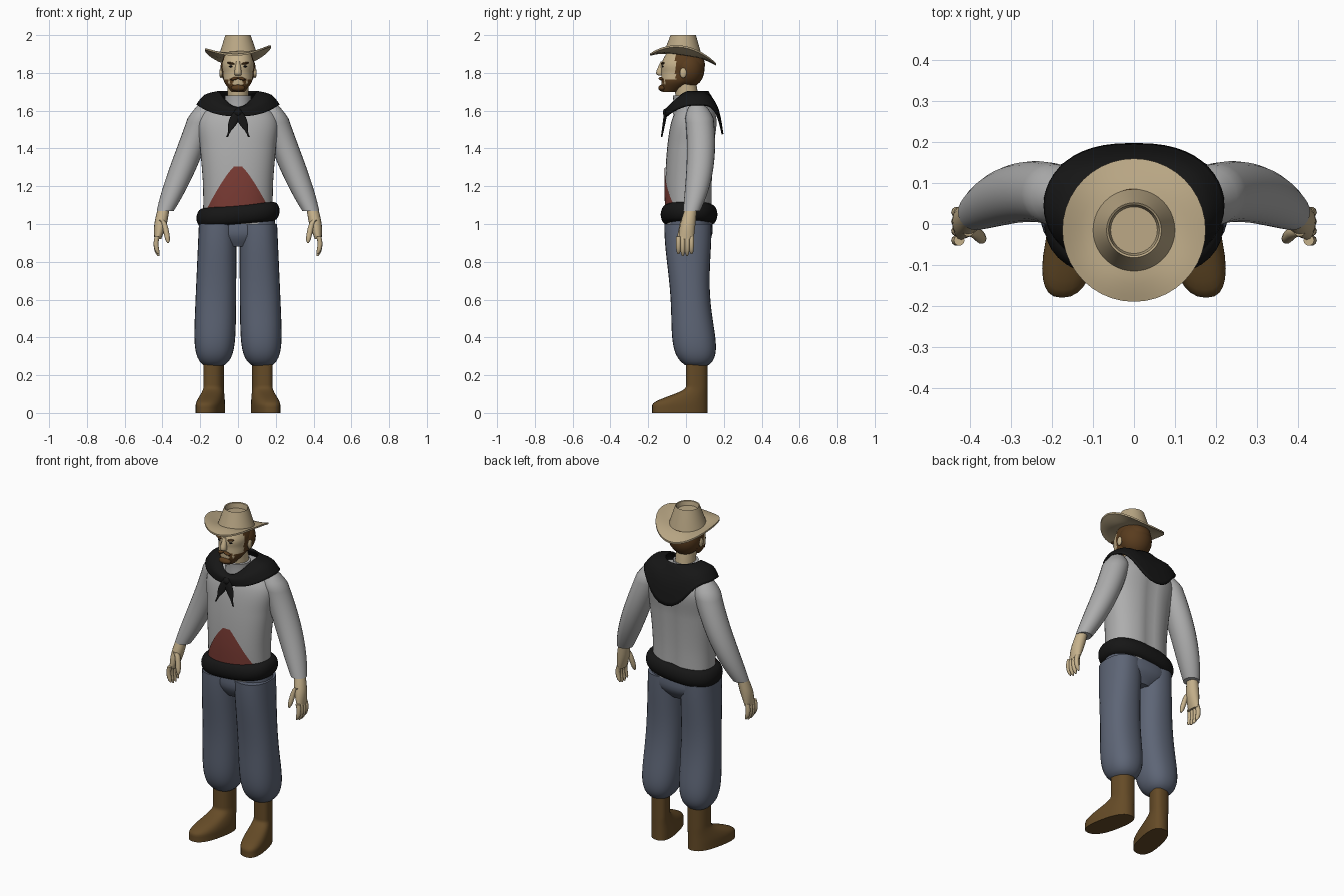
import bpy, bmesh, math
from mathutils import Vector

cube = bpy.data.objects.get("Cube")
if cube:
    bpy.data.objects.remove(cube, do_unlink=True)


def material(name, red, green, blue):
    mat = bpy.data.materials.new(name)
    mat.use_nodes = True
    mat.diffuse_color = (red, green, blue, 1)
    shader = next(node for node in mat.node_tree.nodes if node.type == "BSDF_PRINCIPLED")
    shader.inputs["Base Color"].default_value = mat.diffuse_color
    return mat


SHIRT = material("grey cloth", .42, .42, .42)
RED = material("red cloth", .2, .045, .035)
DENIM = material("blue grey cloth", .11, .13, .18)
BLACK = material("black cloth", .008, .008, .008)
FELT = material("tan felt", .48, .38, .23)
SKIN = material("skin", .56, .44, .26)
LEATHER = material("brown leather", .13, .07, .02)
HAIR = material("brown hair", .1, .045, .013)
SIDES = (("left", 1), ("right", -1))
parts = []


def spline(points, steps):
    """Smooth curve of any dimension through the points."""
    curve, last = [], len(points) - 1
    for i in range(last):
        before, start, end, after = (points[min(max(i + k, 0), last)] for k in (-1, 0, 1, 2))
        for step in range(steps):
            t = step / steps
            curve.append([q + t / 2 * (r - p + t * (2 * p - 5 * q + 4 * r - s + t * (3 * (q - r) + s - p)))
                          for p, q, r, s in zip(before, start, end, after)])
    return curve + [list(points[-1])]


def steps(count):
    return [i / count for i in range(count + 1)]


def skin_rows(name, mat, rows, closed=True):
    """Skin a list of equal point rows; closed rows also get end caps."""
    bm = bmesh.new()
    rings = [[bm.verts.new(point) for point in row] for row in rows]
    count = len(rows[0])
    for lower, upper in zip(rings, rings[1:]):
        for j in range(count if closed else count - 1):
            k = (j + 1) % count
            bm.faces.new((lower[j], lower[k], upper[k], upper[j]))
    if closed:
        bm.faces.new(rings[0])
        bm.faces.new(rings[-1])
    bmesh.ops.recalc_face_normals(bm, faces=bm.faces)
    mesh = bpy.data.meshes.new(name)
    bm.to_mesh(mesh)
    bm.free()
    mesh.materials.append(mat)
    part = bpy.data.objects.new(name, mesh)
    bpy.context.collection.objects.link(part)
    parts.append(part)
    return part


def loft(name, mat, stations, segments=24, power=2, side=1, warp=None):
    """Stack rounded rings given as z, y, x radius, y radius and optional x."""
    rows = []
    for z, y, wide, deep, *x in stations:
        row = []
        for j in range(segments):
            angle = math.tau * j / segments
            c, s = math.cos(angle), math.sin(angle)
            point = Vector((sum(x) + max(wide, .002) * math.copysign(abs(c) ** (2 / power), c),
                            y + max(deep, .002) * math.copysign(abs(s) ** (2 / power), s), z))
            if warp:
                warp(point)
            point.x *= side
            row.append(point)
        rows.append(row)
    return skin_rows(name, mat, rows)


def ball(name, mat, location, size, tilt=0):
    bpy.ops.mesh.primitive_uv_sphere_add(segments=24, ring_count=12, location=location, rotation=(0, tilt, 0))
    part = bpy.context.object
    part.name, part.scale = name, size
    part.data.materials.append(mat)
    parts.append(part)


# Shirt body, with a shallow groove along the spine
def groove_spine(point):
    if point.y > .05 and point.z < 1.6:
        point.y -= .012 * math.exp(-(point.x / .035) ** 2)


POWER = 2.3
TORSO = spline([(1, .02, .185, .12), (1.2, .015, .185, .125), (1.4, .025, .2, .125),
                (1.55, .045, .21, .12), (1.65, .055, .13, .08)], 12)
loft("shirt_body", SHIRT, TORSO, 48, POWER, warp=groove_spine)
loft("shirt_collar", SHIRT, [(1.58, .01, .08, .08), (1.64, .005, .07, .07), (1.68, 0, .07, .07)])

# Red undershirt showing through the open shirt front
rows = []
for z, y, wide, deep in TORSO:
    if 1.06 < z < 1.32:
        half = .17 * ((1.32 - z) / .25) ** .75
        across = [half * (2 * t - 1) for t in steps(24)]
        rows.append([(x, y - 1.04 * deep * (1 - abs(x / wide) ** POWER) ** (1 / POWER), z) for x in across])
skin_rows("undershirt_panel", RED, rows, closed=False)


# Trouser seat and tilted waist sash
def tilt_sash(point):
    point.z += .09 * point.x


loft("trouser_seat", DENIM, spline([(1.06, .02, .19, .11), (.95, .02, .19, .12), (.88, .015, .08, .08)], 5), 32, POWER)
sash = []
for t in steps(12):
    bulge = .03 * math.sqrt(abs(math.sin(math.pi * t)))
    sash.append((1 + .1 * t, .016, .19 + bulge, .12 + bulge))
loft("waist_sash", BLACK, sash, 40, 2.5, warp=tilt_sash)


# Limb shapes, each running from one end (t = 0) to the other (t = 1)
def sleeve(t):
    radius = .075 * min(1, math.sqrt(.3 + 6 * t)) * (1 - .4 * t ** 4)
    return 1.63 - .56 * t, .06 + .1 * t * (1 - t) - .03 * t * t, radius, radius, .17 + .215 * t ** 1.1


def trouser_leg(t):
    gather = math.sqrt(1 - t ** 12)
    deep = .115 + .01 * math.cos(math.tau * t)
    return 1 - .765 * t, .01 + .05 * t * t, (.1 + .014 * t) * gather, deep * gather, .107 + .02 * t


def boot(t):
    z, heel = .27 * t, .115
    rise = min(max(10 * z - .4, 0), 1)
    foot = 1 - rise * rise * (3 - 2 * rise)
    toe = -.18 * foot
    return z, (heel + toe) / 2, .052 + .016 * foot, (heel - toe) / 2, .14


def toe_out(point):
    point.x -= point.y / 5


for tag, side in SIDES:
    loft(tag + "_sleeve", SHIRT, map(sleeve, steps(24)), side=side)
    loft(tag + "_trouser_leg", DENIM, map(trouser_leg, steps(40)), 28, POWER, side)
    loft(tag + "_boot", LEATHER, map(boot, steps(27)), 28, 2.5, side, toe_out)
    loft(tag + "_palm", SKIN, spline([(1.1, .03, .03, .03, .39), (1, .01, .033, .04, .41),
                                      (.92, 0, .018, .04, .425)], 5), 16, side=side)
    for finger in range(4):
        y = .023 * finger - .04
        length = .11 - .01 * abs(finger - 1.5)
        digit = []
        for t in steps(8):
            radius = .013 * math.sqrt(1 - t ** 6 * .9)
            digit.append((.95 - length * t - .015, y, radius, radius, .427 + .04 * t * (1 - t) - .007 * t))
        loft(f"{tag}_finger_{finger}", SKIN, digit, 10, side=side)
    thumb = []
    for t in steps(8):
        radius = .015 * math.sqrt(1 - t ** 6 * .9)
        thumb.append((1.02 - .12 * t, -.015 - .025 * t, radius, radius, .405 - .035 * math.sqrt(t)))
    loft(tag + "_thumb", SKIN, thumb, 10, side=side)

# Neckerchief: half a draped collar, lower at front and back, mirrored
rows = []
for t in steps(24):
    angle = math.pi * (t - .5)
    c, s = max(math.cos(angle), 0), math.sin(angle)
    front, back = max(-s, 0), max(s, 0)
    inner = Vector((.1 * c, .02 + .095 * s, 1.7 - .085 * front ** 2))
    outer = Vector((.217 * c ** .8, .045 + .148 * s, 1.63 - .06 * front ** 2 - .155 * back ** 5))
    crest = (inner + outer) / 2 + Vector((.015 * c, .015 * s, .015))
    rows.append(spline([inner, crest, outer], 4))
scarf = skin_rows("neckerchief", BLACK, rows, closed=False)
scarf.modifiers.new("Mirror", "MIRROR").use_clip = True
cloth = scarf.modifiers.new("Solidify", "SOLIDIFY")
cloth.thickness, cloth.offset = .01, 0
ball("neckerchief_knot", BLACK, (0, -.105, 1.59), (.022, .018, .022))
for tag, side in SIDES:
    tail = []
    for t in steps(8):
        width = .005 + .022 * math.sin(math.pi * min(t + .2, 1))
        tail.append((1.6 - .14 * t, -.105 - .024 * t, width, .01 - .006 * t, .058 * t))
    loft(tag + "_neckerchief_tail", BLACK, tail, 12, side=side)

# Head and neck, with beard and hairline coloured by position
loft("neck", SKIN, [(1.6, .01, .06, .06), (1.68, .005, .055, .06), (1.77, -.01, .055, .06)])
head = loft("head", SKIN, spline([(1.7, -.085, .035, .04), (1.75, -.05, .072, .08), (1.8, -.025, .08, .105),
                                  (1.85, -.015, .085, .115), (1.92, -.015, .065, .08)], 10), 64, 2.2)
head.data.materials.append(HAIR)
for face in head.data.polygons:
    x, y, z = abs(face.center.x), face.center.y, face.center.z
    chin = z < min(1.738, 1.728 + .4 * x)
    jaw = x > .05 and z < 1.765 and y > -.11
    whisker = .027 < x < .043 and z < 1.77
    sideburn = y > -.055 and z > 1.72
    if chin or jaw or whisker or sideburn:
        face.material_index = 1
ball("hair_back", HAIR, (0, .01, 1.82), (.094, .088, .1))
loft("nose", SKIN, spline([(1.785, -.13, .013, .01), (1.8, -.138, .019, .021), (1.86, -.124, .01, .01)], 4), 12)
ball("chin_beard", HAIR, (0, -.125, 1.72), (.038, .022, .018))
for tag, side in SIDES:
    ball(tag + "_eye", BLACK, (.034 * side, -.122, 1.834), (.013, .006, .005))
    ball(tag + "_eyebrow", HAIR, (.036 * side, -.123, 1.85), (.023, .01, .006), -.2 * side)
    ball(tag + "_moustache", HAIR, (.018 * side, -.132, 1.77), (.022, .013, .008), .25 * side)
    ball(tag + "_ear", SKIN, (.09 * side, -.015, 1.8), (.009, .018, .027))

# Hat: turned profile, brim rolled up at the sides and tipped back
brim = [.1 + .075 * t for t in steps(5)]
profile = [(r, 1.89) for r in brim] + [(r, 1.9) for r in reversed(brim)]
profile += [(.1 - .033 * t, 1.9 + .1 * t) for t in steps(4)[1:]] + [(.062, 1.997), (.057, 1.97)]
rows = []
for radius, height in profile:
    row = []
    for j in range(40):
        angle = math.tau * j / 40
        x, y = radius * math.cos(angle), radius * math.sin(angle)
        tip = min(1, 10 * (2 - height)) * (.05 * x - .15 * y)
        roll = max(0, (radius - .1) / .075) ** 1.4 * (.06 * math.cos(angle) ** 2 - .025)
        row.append((x, y - .015, height + tip + roll))
    rows.append(row)
skin_rows("hat", FELT, rows)

# Smooth shading with sharp edges kept
bpy.ops.object.select_all(action="DESELECT")
for part in parts:
    part.select_set(True)
bpy.context.view_layer.objects.active = parts[0]
bpy.ops.object.shade_smooth_by_angle(angle=math.radians(40))
